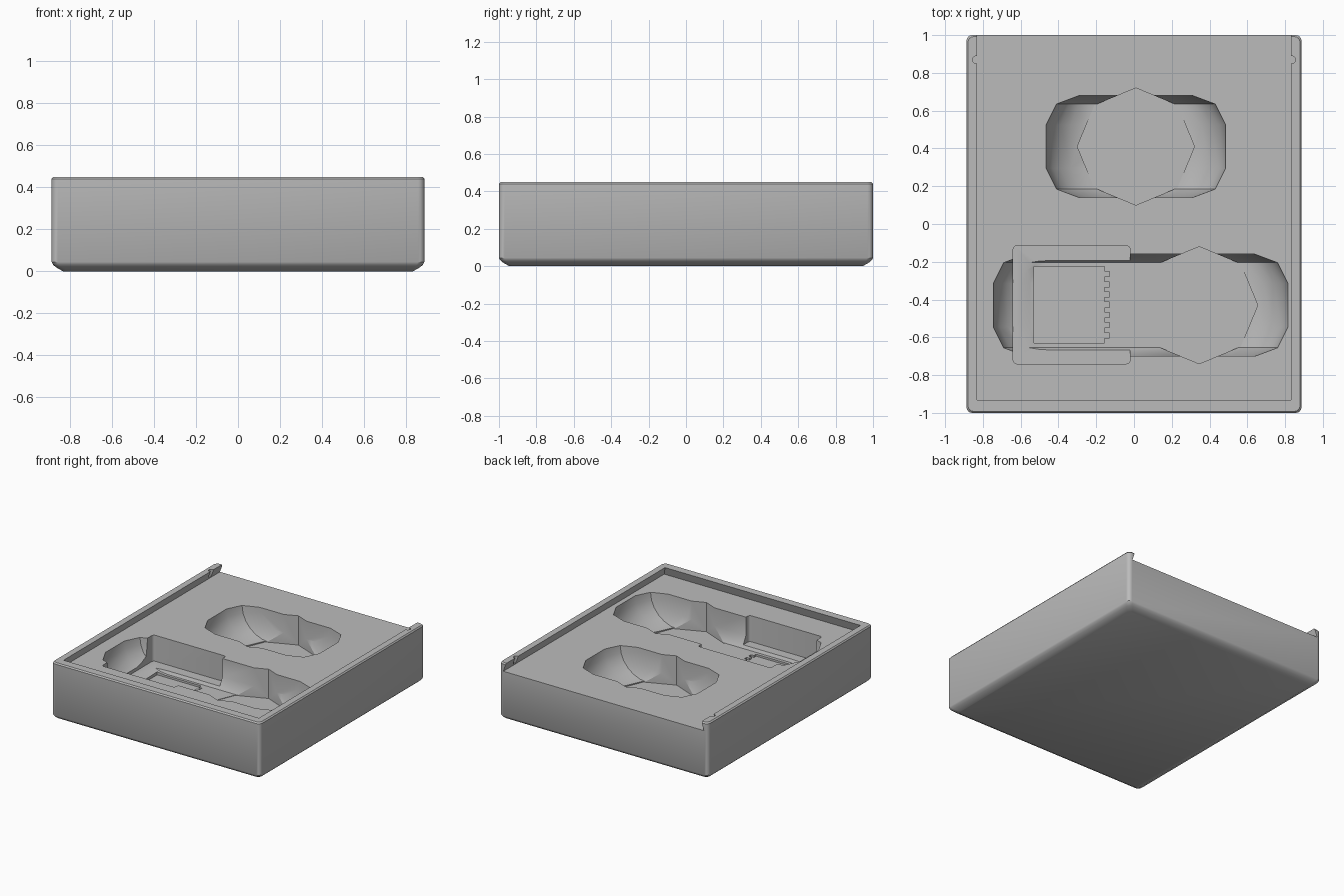
import bpy, bmesh
from math import cos, sin, pi, radians

cube = bpy.data.objects.get("Cube")
if cube:
    bpy.data.objects.remove(cube, do_unlink=True)

grey = bpy.data.materials.new("plain grey")
grey.use_nodes = True
colour = (0.5, 0.5, 0.5, 1)
grey.diffuse_color = colour
grey.node_tree.nodes["Principled BSDF"].inputs["Base Color"].default_value = colour

FLOOR = 0.385     # shelf under the sliding lid
DEEP = 0.16       # pocket floor


def loft(name, rings):
    """Closed solid skinned through matching rings of points."""
    bm = bmesh.new()
    loops = [[bm.verts.new(p) for p in ring] for ring in rings]
    for a, b in zip(loops, loops[1:]):
        for i in range(len(a)):
            j = (i + 1) % len(a)
            bm.faces.new((a[i], a[j], b[j], b[i]))
    bm.faces.new(loops[0])
    bm.faces.new(loops[-1])
    bmesh.ops.recalc_face_normals(bm, faces=bm.faces)
    mesh = bpy.data.meshes.new(name)
    bm.to_mesh(mesh)
    bm.free()
    mesh.materials.append(grey)
    obj = bpy.data.objects.new(name, mesh)
    bpy.context.collection.objects.link(obj)
    return obj


def prism(name, outline, low, high):
    return loft(name, [[(x, y, z) for x, y in outline] for z in (low, high)])


def rounded(x0, x1, y0, y1, r, steps=4):
    """Rounded rectangle outline."""
    pts = []
    corners = ((x1 - r, y1 - r), (x0 + r, y1 - r), (x0 + r, y0 + r), (x1 - r, y0 + r))
    for k, (cx, cy) in enumerate(corners):
        for s in range(steps + 1):
            a = (k + s / steps) * pi / 2
            pts.append((cx + r * cos(a), cy + r * sin(a)))
    return pts


def circle(cx, cy, r, n):
    return [(cx + r * cos(2 * pi * i / n), cy + r * sin(2 * pi * i / n)) for i in range(n)]


def scoop(name, cx, cy, stretch):
    """Bowl with curved ends, lofted sideways through stations of y."""
    half = [(0.27, 0.30, 0.14), (0.225, 0.42, 0.222), (0.115, 0.475, 0.222)]
    stations = [(-y, h, d) for y, h, d in half] + [half[i] for i in (2, 1, 0)]
    rings = []
    for y, h, d in stations:
        ring = [(cx + h + stretch, cy + y, 0.6)]
        for side in (1, -1):
            for i in range(7):
                t = pi / 2 * (i if side > 0 else 6 - i) / 6
                ring.append((cx + side * (stretch + h * (0.45 + 0.55 * cos(t))),
                             cy + y, FLOOR - d * sin(t)))
        ring.append((cx - h - stretch, cy + y, 0.6))
        rings.append(ring)
    return loft(name, rings)


# Body with rounded corners, soft bottom edge and a fine top edge
profile = [(0.055, 0), (0.02, 0.02), (0.006, 0.033), (0, 0.045), (0, 0.44), (0.008, 0.45)]
box = loft("box_base", [[(x, y, z) for x, y in
                         rounded(-0.887 + i, 0.887 - i, -1 + i, 1 - i, 0.03)]
                        for i, z in profile])

# Dovetail channel for the sliding lid, open at the back
channel = []
for half, front, z in ((0.853, -0.954, FLOOR), (0.83, -0.931, 0.452), (0.83, -0.931, 0.6)):
    channel.append([(-half, front, z), (half, front, z), (half, 1.2, z), (-half, 1.2, z)])
cutters = [loft("lid_channel", channel)]

# Click notches near the open end
for side in (-1, 1):
    cutters.append(prism("lid_notch", circle(side * 0.835, 0.87, 0.02, 12), FLOOR + 0.002, 0.6))

# Finger scoops and the octagonal token wells
for cx, cy, scoop_x, stretch in ((0.01, 0.41, 0.01, 0), (0.345, -0.43, 0.035, 0.305)):
    cutters.append(scoop("finger_scoop", scoop_x, cy, stretch))
    cutters.append(prism("token_well", circle(cx, cy, 0.31, 8), DEEP, 0.6))

# Wide card bay across the long scoop
cutters.append(prism("card_bay", rounded(-0.64, -0.02, -0.74, -0.115, 0.02), 0.185, 0.6))

# Shallow toothed recess in the bay floor
left, right, low, high, teeth = -0.53, -0.155, -0.63, -0.225, 7
outline = [(left, high), (left, low)]
pitch = (high - low) / (2 * teeth + 1)
for i in range(2 * teeth + 1):
    x = right if i % 2 == 0 else right + 0.025
    outline += [(x, low + i * pitch), (x, low + (i + 1) * pitch)]
cutters.append(prism("toothed_recess", outline, 0.148, 0.3))

# Carve everything out of the body
bpy.context.view_layer.objects.active = box
for cutter in cutters:
    cutter.hide_render = True
    mod = box.modifiers.new(cutter.name, "BOOLEAN")
    mod.operation = "DIFFERENCE"
    mod.solver = "EXACT"
    mod.object = cutter
    bpy.ops.object.modifier_apply(modifier=mod.name)
    bpy.data.objects.remove(cutter, do_unlink=True)

bpy.ops.object.select_all(action="DESELECT")
box.select_set(True)
bpy.ops.object.shade_smooth_by_angle(angle=radians(30))
